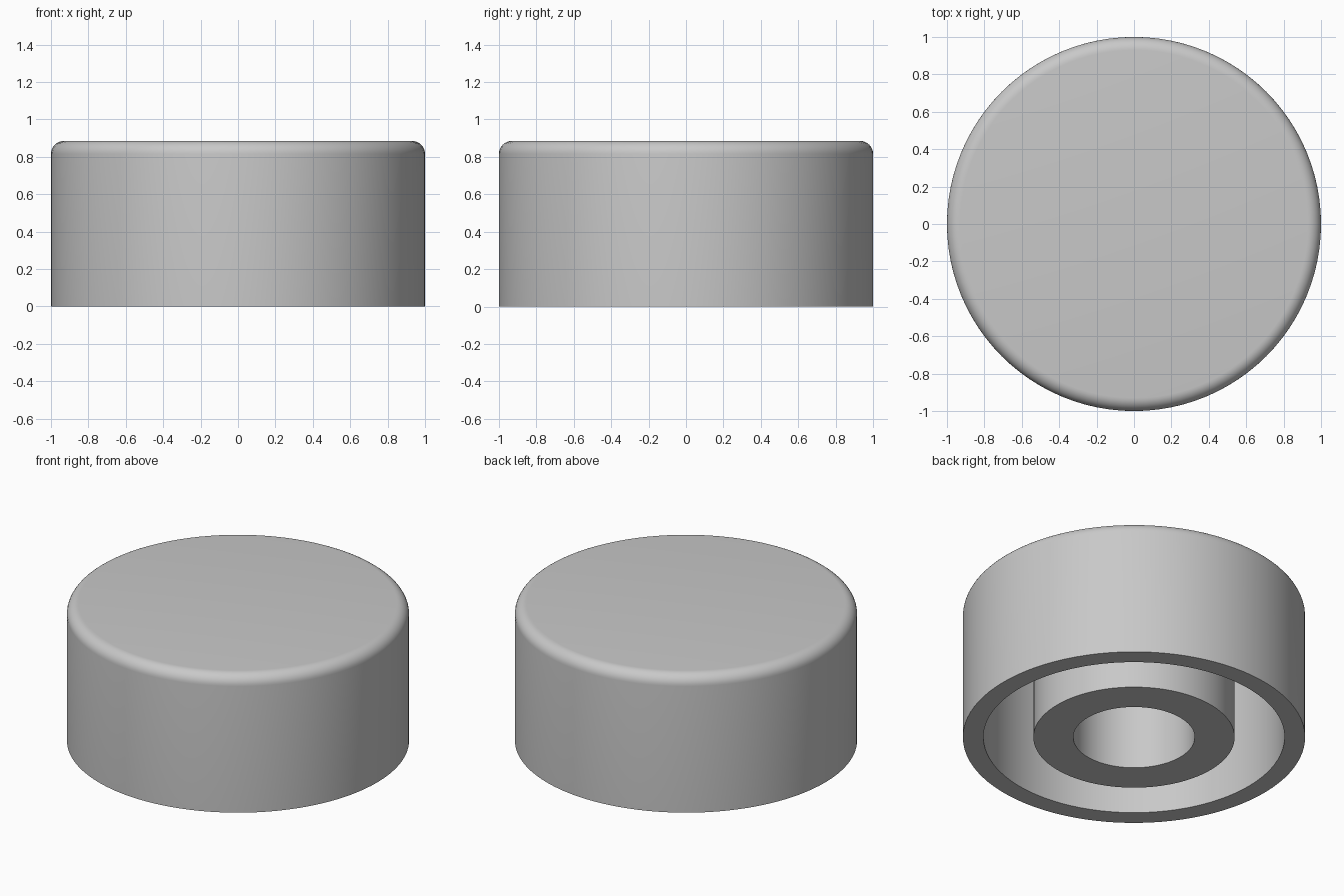
import bpy, bmesh, math

if "Cube" in bpy.data.objects:
    bpy.data.objects.remove(bpy.data.objects["Cube"])

SEGMENTS = 96
HEIGHT, FILLET = 0.885, 0.07
RIM_INNER, POST_OUTER, POST_BORE = 0.88, 0.588, 0.355
CEILING = 0.765  # underside of the top plate

grey = bpy.data.materials.new("plain grey")
grey.use_nodes = True
color = (0.58, 0.58, 0.58, 1)
grey.diffuse_color = color
grey.node_tree.nodes["Principled BSDF"].inputs["Base Color"].default_value = color


def lathe(name, profile):
    """Revolve an (r, z) profile about the z axis."""
    bm = bmesh.new()
    verts = [bm.verts.new((r, 0, z)) for r, z in profile]
    edges = [bm.edges.new(pair) for pair in zip(verts, verts[1:])]
    bmesh.ops.spin(bm, geom=verts + edges, cent=(0, 0, 0), axis=(0, 0, 1),
                   angle=math.tau, steps=SEGMENTS)
    bmesh.ops.remove_doubles(bm, verts=bm.verts, dist=1e-4)
    bmesh.ops.recalc_face_normals(bm, faces=bm.faces)
    mesh = bpy.data.meshes.new(name)
    bm.to_mesh(mesh)
    bm.free()
    mesh.materials.append(grey)
    obj = bpy.data.objects.new(name, mesh)
    bpy.context.collection.objects.link(obj)
    bpy.ops.object.select_all(action="DESELECT")
    obj.select_set(True)
    bpy.context.view_layer.objects.active = obj
    bpy.ops.object.shade_smooth_by_angle(angle=math.radians(30))


# Rounded upper edge of the cap
STEPS = 8
fillet = [(1 - FILLET + FILLET * math.sin(a), HEIGHT - FILLET + FILLET * math.cos(a))
          for a in (math.pi / 2 * i / STEPS for i in range(STEPS + 1))]

# Cap: flat top, outer wall, ring channel and hollow centre post
lathe("round_cap", [(0, HEIGHT), *fillet, (1, 0),
                    (RIM_INNER, 0), (RIM_INNER, CEILING),
                    (POST_OUTER, CEILING), (POST_OUTER, 0),
                    (POST_BORE, 0), (POST_BORE, CEILING), (0, CEILING)])
